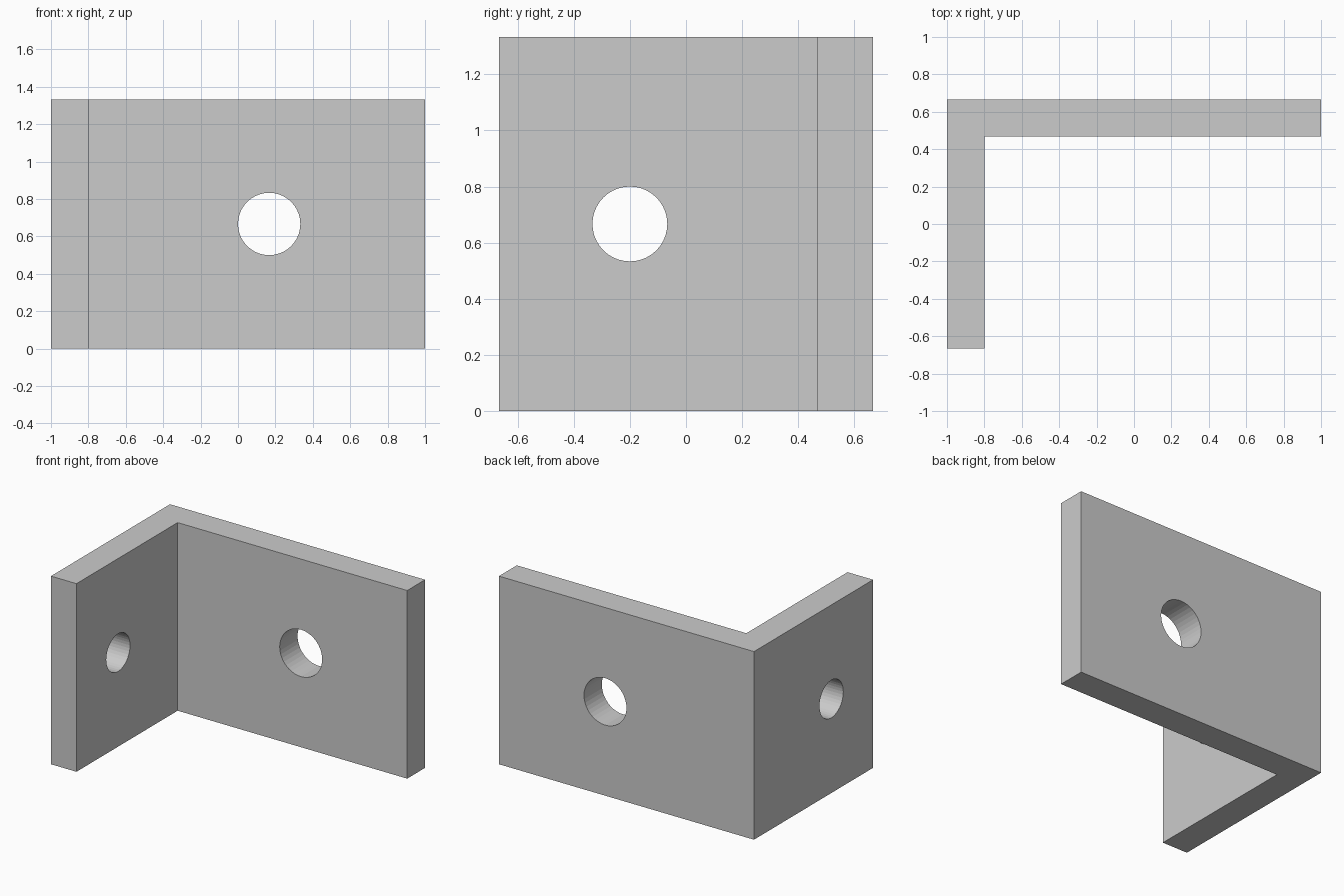
import bpy
import bmesh
from math import pi

if "Cube" in bpy.data.objects:
    bpy.data.objects.remove(bpy.data.objects["Cube"])

W, D, H, T = 2.0, 4 / 3, 4 / 3, 0.2
X, Y = W / 2, D / 2

# L-shaped profile extruded upward
profile = [(-X, -Y), (-X + T, -Y), (-X + T, Y - T), (X, Y - T), (X, Y), (-X, Y)]
bm = bmesh.new()
base = bm.faces.new([bm.verts.new((x, y, 0)) for x, y in profile])
top = bmesh.ops.extrude_face_region(bm, geom=[base])["geom"]
bmesh.ops.translate(bm, vec=(0, 0, H), verts=[g for g in top if isinstance(g, bmesh.types.BMVert)])
bmesh.ops.recalc_face_normals(bm, faces=bm.faces)
mesh = bpy.data.meshes.new("angle_bracket")
bm.to_mesh(mesh)
bm.free()
bracket = bpy.data.objects.new("angle_bracket", mesh)
bpy.context.collection.objects.link(bracket)


def drill(name, radius, location, rotation):
    """Cut a round through-hole in the bracket."""
    bpy.ops.mesh.primitive_cylinder_add(vertices=40, radius=radius, depth=3 * T,
                                        location=location, rotation=rotation)
    cutter = bpy.context.object
    cutter.name = name
    cutter.hide_render = True
    mod = bracket.modifiers.new(name, 'BOOLEAN')
    mod.operation = 'DIFFERENCE'
    mod.solver = 'EXACT'
    mod.object = cutter
    bpy.context.view_layer.objects.active = bracket
    bpy.ops.object.modifier_apply(modifier=mod.name)
    bpy.data.objects.remove(cutter)


# Holes through the long back plate and the short side plate
drill("back_hole", 1 / 6, (1 / 6, Y - T / 2, H / 2), (pi / 2, 0, 0))
drill("side_hole", 2 / 15, (-X + T / 2, -0.2, H / 2), (0, pi / 2, 0))
